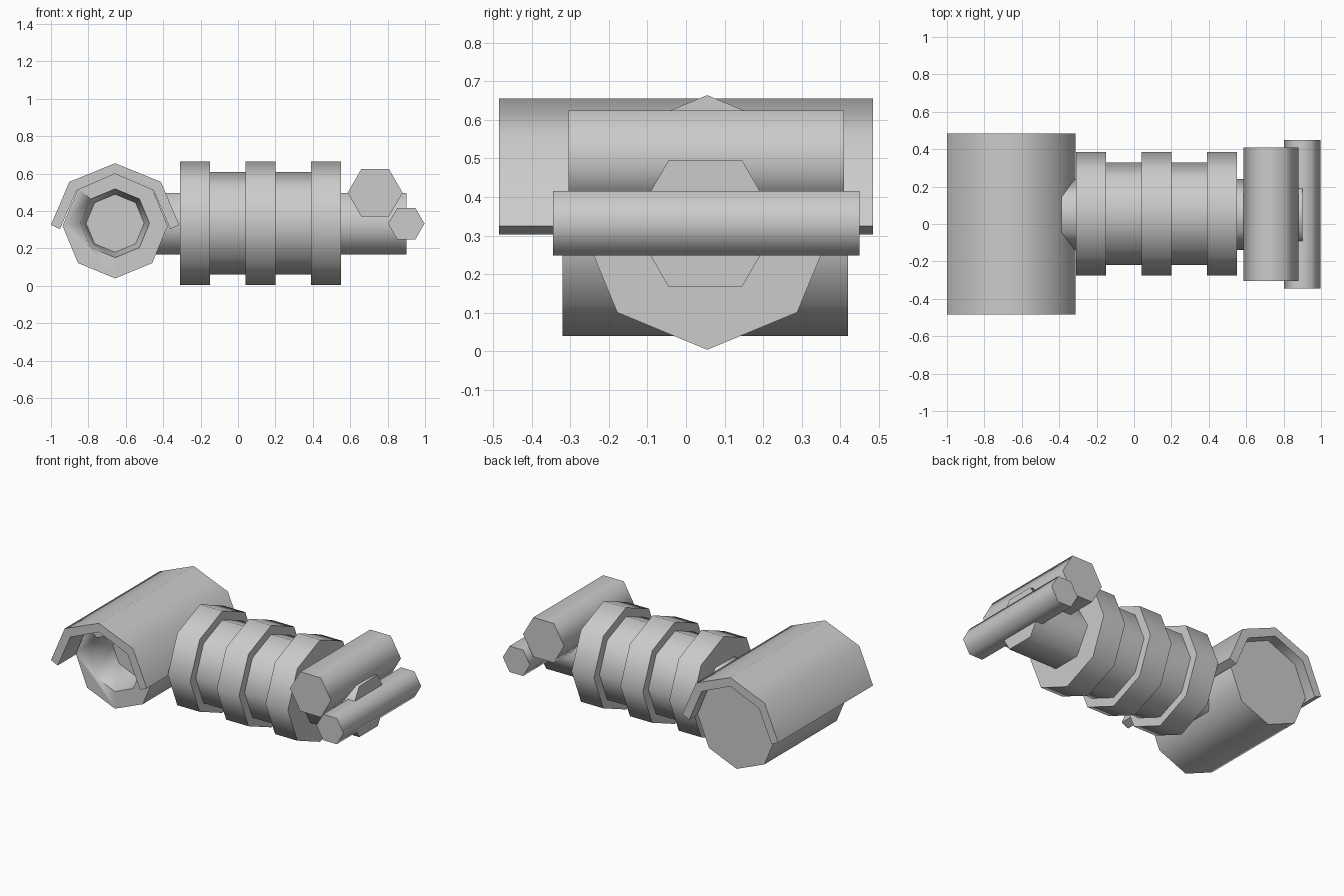
import bpy, bmesh, math

cube = bpy.data.objects.get("Cube")
if cube:
    bpy.data.objects.remove(cube, do_unlink=True)

grey = bpy.data.materials.new("plain grey")
grey.use_nodes = True
grey.diffuse_color = (0.6, 0.6, 0.6, 1)
grey.node_tree.nodes["Principled BSDF"].inputs["Base Color"].default_value = (0.6, 0.6, 0.6, 1)


def finish(name, bm):
    bmesh.ops.recalc_face_normals(bm, faces=bm.faces)
    mesh = bpy.data.meshes.new(name)
    bm.to_mesh(mesh)
    bm.free()
    mesh.materials.append(grey)
    ob = bpy.data.objects.new(name, mesh)
    bpy.context.collection.objects.link(ob)
    bpy.ops.object.select_all(action='DESELECT')
    ob.select_set(True)
    bpy.context.view_layer.objects.active = ob
    bpy.ops.object.shade_smooth_by_angle(angle=math.radians(70))
    return ob


def ring(bm, axis, pos, a, z, r, sides, turn):
    """Polygon of vertices across the x or y axis; a is the other horizontal centre."""
    verts = []
    for i in range(sides):
        t = turn + math.tau * i / sides
        u, w = a + r * math.cos(t), z + r * math.sin(t)
        verts.append(bm.verts.new((pos, u, w) if axis == 'x' else (u, pos, w)))
    return verts


def lathe(name, axis, a, z, sides, steps, turn=0.0):
    """Skin a row of (position, radius) rings and close both ends."""
    bm = bmesh.new()
    rings = [ring(bm, axis, p, a, z, r, sides, turn) for p, r in steps]
    for r0, r1 in zip(rings, rings[1:]):
        for i in range(sides):
            j = (i + 1) % sides
            bm.faces.new((r0[i], r0[j], r1[j], r1[i]))
    bm.faces.new(rings[0])
    bm.faces.new(rings[-1])
    return finish(name, bm)


# Ribbed body with three raised bands
BODY_Y, BODY_Z = 0.055, 0.334
lathe("body_core", 'x', BODY_Y, BODY_Z, 8, [(-0.25, 0.273), (0.5, 0.273)])
for i, x in enumerate((-0.31, 0.04, 0.39)):
    lathe(f"body_band_{i + 1}", 'x', BODY_Y, BODY_Z, 8, [(x, 0.33), (x + 0.16, 0.33)])

# Hexagonal axle through the body
lathe("axle", 'x', 0.05, 0.331, 6, [(-0.45, 0.19), (0.9, 0.19)])

# Drum with a tapered recess in its front end
DRUM_X = -0.657
lathe("drum", 'y', DRUM_X, 0.32, 8, [(0.42, 0.281), (-0.32, 0.281)])
drum = bpy.data.objects["drum"]
recess = lathe("recess_cutter", 'y', DRUM_X, 0.334, 8, [(-0.33, 0.185), (-0.12, 0.155)])
recess.hide_render = True
recess.hide_set(True)
cut = drum.modifiers.new("recess", 'BOOLEAN')
cut.operation = 'DIFFERENCE'
cut.solver = 'EXACT'
cut.object = recess
bpy.context.view_layer.objects.active = drum
bpy.ops.object.modifier_apply(modifier=cut.name)
bpy.data.objects.remove(recess, do_unlink=True)

# Half shell over the drum
outer = [(-0.343, 0.325), (-0.245, 0.555), (0, 0.655), (0.245, 0.555), (0.343, 0.325)]
inner = [(0.295, 0.303), (0.205, 0.51), (0, 0.598), (-0.205, 0.51), (-0.295, 0.303)]
bm = bmesh.new()
ends = [[bm.verts.new((DRUM_X + x, y, z)) for x, z in outer + inner] for y in (-0.485, 0.485)]
n = len(ends[0])
for i in range(n):
    j = (i + 1) % n
    bm.faces.new((ends[0][i], ends[0][j], ends[1][j], ends[1][i]))
for e in ends:
    for i in range(len(outer) - 1):
        bm.faces.new((e[i], e[i + 1], e[n - 2 - i], e[n - 1 - i]))
finish("shell", bm)

# Cross bars at the far end of the axle
lathe("large_bar", 'y', 0.733, 0.497, 6, [(-0.305, 0.147), (0.41, 0.147)])
lathe("small_bar", 'y', 0.9, 0.332, 6, [(-0.345, 0.097), (0.45, 0.097)])
